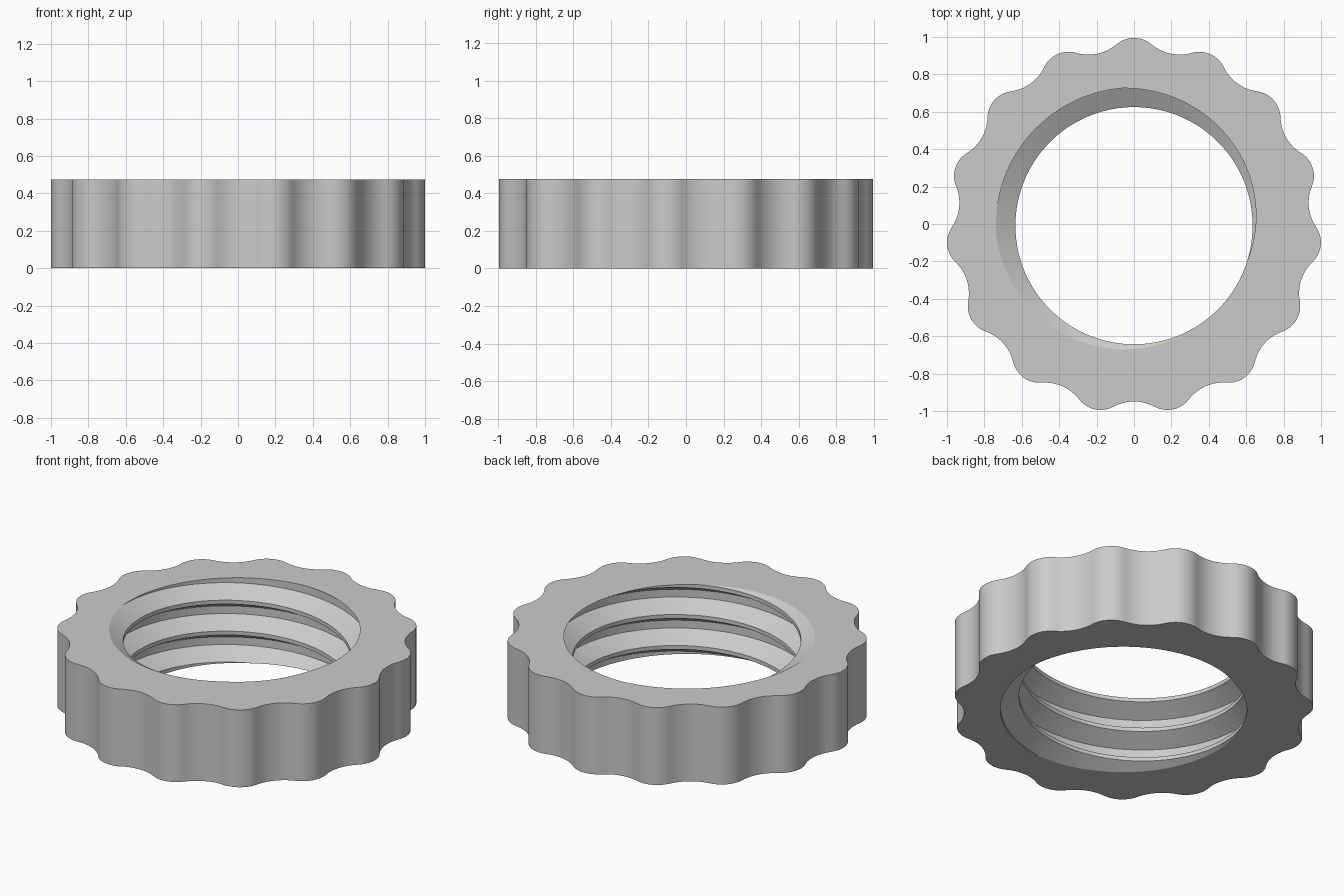
import bpy, bmesh
from math import sin, cos, pi, radians, atan2

cube = bpy.data.objects.get("Cube")
if cube:
    bpy.data.objects.remove(cube, do_unlink=True)

HEIGHT = 0.475
LOBES, LOBE_CENTRE, LOBE_R, VALLEY = 15, 0.86, 0.144, 0.94
MINOR, MAJOR, PITCH = 0.634, 0.738, 0.19
PHASE = radians(140)          # where the thread root meets the top face
SEGMENTS = 144
Y_SHIFT = -0.009


def arc(cx, cy, r, start, end, n):
    return [(cx + r * cos(start + (end - start) * i / n),
             cy + r * sin(start + (end - start) * i / n)) for i in range(n)]


def grip_outline():
    """Convex lobes joined by tangent concave arcs."""
    half = pi / LOBES
    lx, ly = LOBE_CENTRE * cos(half), LOBE_CENTRE * sin(half)
    d = VALLEY - lx
    scoop = (d * d + ly * ly - LOBE_R ** 2) / (2 * (LOBE_R - d))
    slope = atan2(ly, d + scoop)
    points = []
    for i in range(LOBES):
        a = pi / 2 + 2 * half * i
        v = a + half
        points += arc(LOBE_CENTRE * cos(a), LOBE_CENTRE * sin(a), LOBE_R,
                      a - half - slope, a + half + slope, 14)
        points += arc((VALLEY + scoop) * cos(v), (VALLEY + scoop) * sin(v), scoop,
                      v + pi + slope, v + pi - slope, 10)
    return points


bm = bmesh.new()

# Threaded bore: trapezoid profile swept along a right-handed helix
profile = [(-1 / 8, MAJOR), (1 / 8, MAJOR), (7 / 16, MINOR), (9 / 16, MINOR)]
levels = [(turn + t, r) for turn in range(-5, 3) for t, r in profile]
columns = []
for i in range(SEGMENTS):
    a = PHASE + 2 * pi * i / SEGMENTS
    columns.append([bm.verts.new((r * cos(a), r * sin(a),
                                  HEIGHT + PITCH * (t + i / SEGMENTS)))
                    for t, r in levels])
step = len(profile)
for i in range(SEGMENTS):
    here = columns[i]
    last = i == SEGMENTS - 1
    there = columns[0][step:] if last else columns[i + 1]
    for k in range(len(there) - 1):
        bm.faces.new((here[k], here[k + 1], there[k + 1], there[k]))

# Trim the thread flush with both end faces
for z, side in ((0, -1), (HEIGHT, 1)):
    bmesh.ops.bisect_plane(bm, geom=bm.verts[:] + bm.edges[:] + bm.faces[:],
                           dist=1e-6, plane_co=(0, 0, z), plane_no=(0, 0, side),
                           clear_outer=True)
bmesh.ops.remove_doubles(bm, verts=bm.verts[:], dist=1e-5)

# Scalloped outer wall
outline = grip_outline()
low = [bm.verts.new((x, y, 0)) for x, y in outline]
high = [bm.verts.new((x, y, HEIGHT)) for x, y in outline]
for i in range(len(outline)):
    j = (i + 1) % len(outline)
    bm.faces.new((low[i], low[j], high[j], high[i]))

# Flat end faces between wall and bore
for z, side in ((0, -1), (HEIGHT, 1)):
    rim = [e for e in bm.edges if e.is_boundary
           and all(abs(v.co.z - z) < 1e-4 for v in e.verts)]
    bmesh.ops.triangle_fill(bm, edges=rim, use_beauty=True, normal=(0, 0, side))

bmesh.ops.recalc_face_normals(bm, faces=bm.faces[:])
bmesh.ops.translate(bm, verts=bm.verts[:], vec=(0, Y_SHIFT, 0))
mesh = bpy.data.meshes.new("threaded_ring")
bm.to_mesh(mesh)
bm.free()

ring = bpy.data.objects.new("threaded_ring", mesh)
bpy.context.collection.objects.link(ring)

# Plain grey finish
grey = bpy.data.materials.new("light grey")
grey.use_nodes = True
colour = (0.6, 0.6, 0.6, 1)
grey.diffuse_color = colour
grey.node_tree.nodes["Principled BSDF"].inputs["Base Color"].default_value = colour
mesh.materials.append(grey)

bpy.ops.object.select_all(action="DESELECT")
ring.select_set(True)
bpy.context.view_layer.objects.active = ring
bpy.ops.object.shade_smooth_by_angle(angle=radians(25))
